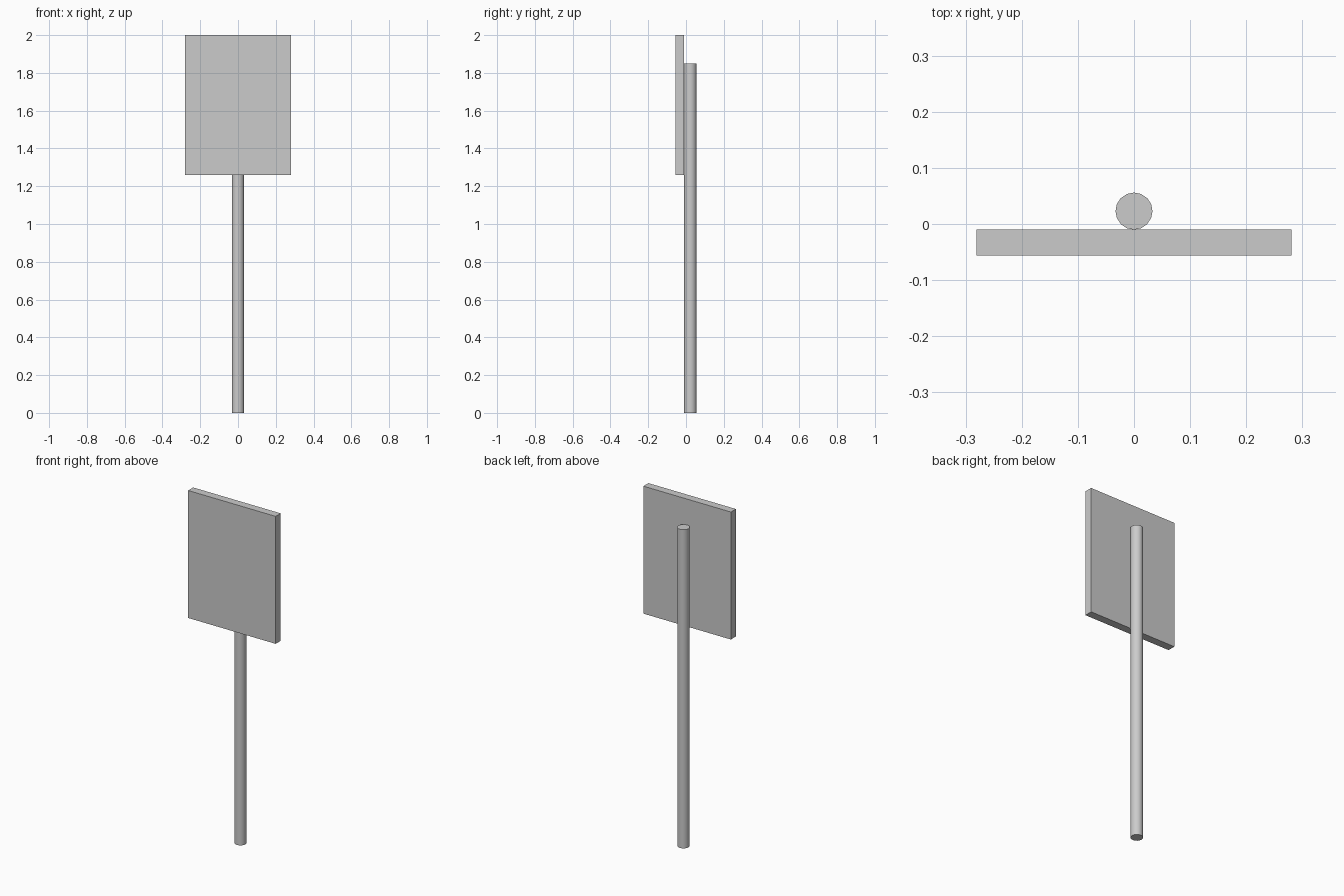
import bpy
import math

if "Cube" in bpy.data.objects:
    bpy.data.objects.remove(bpy.data.objects["Cube"])

# Round post behind the panel
R, H = 0.033, 1.85
bpy.ops.mesh.primitive_cylinder_add(vertices=16, radius=R, depth=H,
                                    location=(0, 0.023, H / 2))
post = bpy.context.object
post.name = "post"
bpy.ops.object.shade_smooth_by_angle(angle=math.radians(40))

# Flat rectangular sign panel, touching the front of the post
Z0, Z1 = 1.26, 2.0
Y0, Y1 = -0.056, -0.010
bpy.ops.mesh.primitive_cube_add(size=1, location=(0, (Y0 + Y1) / 2, (Z0 + Z1) / 2))
panel = bpy.context.object
panel.name = "sign_panel"
panel.scale = (0.562, Y1 - Y0, Z1 - Z0)
bpy.ops.object.transform_apply(location=False, rotation=False, scale=True)
